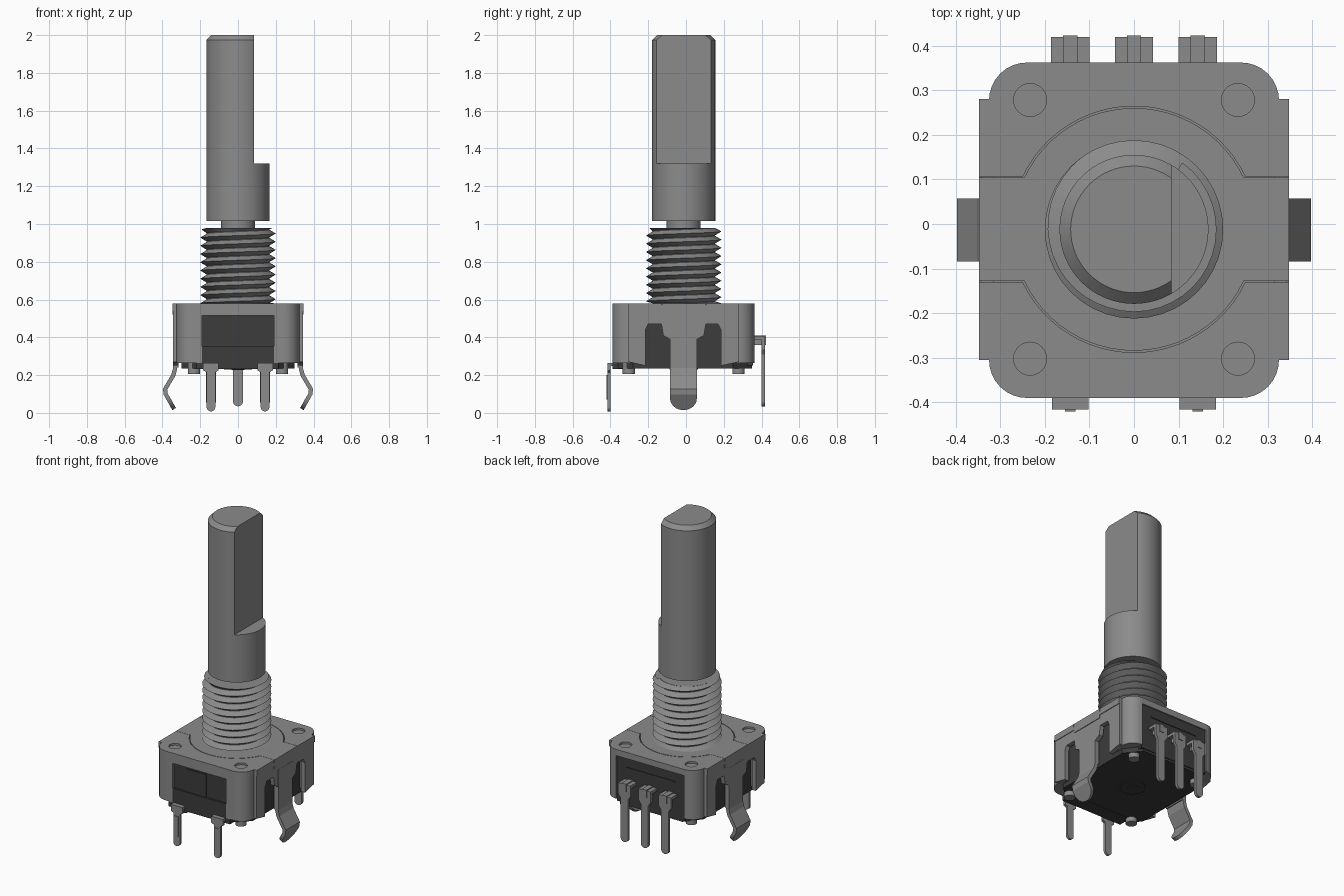
import bpy, bmesh, math
from mathutils import Vector

cube = bpy.data.objects.get("Cube")
if cube:
    bpy.data.objects.remove(cube, do_unlink=True)

CY = -0.012   # shaft axis in y
TOP = 0.58    # top of the housing


def material(name, value):
    m = bpy.data.materials.new(name)
    m.use_nodes = True
    colour = (value, value, value, 1)
    m.diffuse_color = colour
    m.node_tree.nodes["Principled BSDF"].inputs["Base Color"].default_value = colour
    return m


METAL = material("grey metal", 0.26)
PLASTIC = material("dark plastic", 0.045)


def finish(name, bm, mat, smooth=False):
    bmesh.ops.recalc_face_normals(bm, faces=bm.faces)
    mesh = bpy.data.meshes.new(name)
    bm.to_mesh(mesh)
    bm.free()
    mesh.materials.append(mat)
    ob = bpy.data.objects.new(name, mesh)
    bpy.context.collection.objects.link(ob)
    bpy.ops.object.select_all(action='DESELECT')
    ob.select_set(True)
    bpy.context.view_layer.objects.active = ob
    if smooth:
        bpy.ops.object.shade_smooth_by_angle(angle=math.radians(30))
    return ob


def prism(name, outline, low, high, mat, axis="z", smooth=False):
    """Extrude a 2D outline along z, or a (y, z) outline along x."""
    place = (lambda p, h: (p[0], p[1], h)) if axis == "z" else (lambda p, h: (h, p[0], p[1]))
    bm = bmesh.new()
    face = bm.faces.new([bm.verts.new(place(p, low)) for p in outline])
    new = bmesh.ops.extrude_face_region(bm, geom=[face])["geom"]
    shift = Vector(place((0, 0), high - low))
    bmesh.ops.translate(bm, vec=shift, verts=[v for v in new if isinstance(v, bmesh.types.BMVert)])
    return finish(name, bm, mat, smooth)


def box(name, x0, x1, y0, y1, z0, z1, mat):
    return prism(name, [(x0, y0), (x1, y0), (x1, y1), (x0, y1)], z0, z1, mat)


def lathe(name, profile, mat, x=0, y=CY, n=48):
    bm = bmesh.new()
    rings = [[bm.verts.new((x + r * math.cos(math.tau * i / n), y + r * math.sin(math.tau * i / n), z))
              for i in range(n)] for r, z in profile]
    for a, b in zip(rings, rings[1:]):
        for i in range(n):
            j = (i + 1) % n
            bm.faces.new((a[i], a[j], b[j], b[i]))
    bm.faces.new(rings[0])
    bm.faces.new(rings[-1])
    return finish(name, bm, mat, True)


def cut(target, cutter):
    mod = target.modifiers.new("cut", 'BOOLEAN')
    mod.operation, mod.solver, mod.object = 'DIFFERENCE', 'EXACT', cutter
    bpy.ops.object.select_all(action='DESELECT')
    bpy.context.view_layer.objects.active = target
    target.select_set(True)
    bpy.ops.object.modifier_apply(modifier=mod.name)
    bpy.data.objects.remove(cutter, do_unlink=True)


def arc(cx, cy, r, start, end, n=8):
    return [(cx + r * math.cos(math.radians(start + (end - start) * i / n)),
             cy + r * math.sin(math.radians(start + (end - start) * i / n))) for i in range(n + 1)]


def ribbon(name, rows, place, thick, mat):
    """Bent sheet strip; rows are (offset, z, half width), ending in a round tip."""
    (u0, z0, _), (u1, z1, r) = rows[-2:]
    length = math.hypot(u1 - u0, z1 - z0)
    rows = rows[:-1]
    for i in range(7):
        a = math.radians(i * 14)
        t = 1 - r * (1 - math.sin(a)) / length
        rows.append((u0 + (u1 - u0) * t, z0 + (z1 - z0) * t, r * math.cos(a)))
    bm = bmesh.new()
    pairs = [[bm.verts.new(place(s * w, u, z)) for s in (-1, 1)] for u, z, w in rows]
    for a, b in zip(pairs, pairs[1:]):
        bm.faces.new((a[0], a[1], b[1], b[0]))
    ob = finish(name, bm, mat)
    mod = ob.modifiers.new("sheet", 'SOLIDIFY')
    mod.thickness, mod.offset, mod.use_even_offset = thick, 0, True
    return ob


# Shaft with flat, and the neck under it
shaft = lathe("shaft", [(0.167, 1.015), (0.167, 1.975), (0.142, 2.0)], METAL, n=64)
cut(shaft, box("flat_cutter", 0.084, 0.3, -0.4, 0.4, 1.32, 2.2, METAL))
lathe("shaft_neck", [(0.09, 0.95), (0.09, 1.03)], METAL)

# Threaded bushing: a vee strip wound as a helix round a core
lathe("bushing_core", [(0.166, 0.56), (0.166, 0.98)], METAL)
bm = bmesh.new()
N, PITCH, LOW, HIGH = 40, 0.0435, TOP, 0.98
root, crest = [], []
for i in range(int(N * ((HIGH - LOW) / PITCH + 2))):
    a = math.tau * i / N
    z = LOW - PITCH + PITCH * i / N
    for row, r, h in ((root, 0.164, z), (crest, 0.2, z + PITCH / 2)):
        h = min(max(h, LOW), HIGH)
        r = min(r, 0.185 + HIGH - h)
        row.append(bm.verts.new((r * math.cos(a), CY + r * math.sin(a), h)))
for i in range(len(root) - N - 1):
    bm.faces.new((root[i], root[i + 1], crest[i + 1], crest[i]))
    bm.faces.new((crest[i], crest[i + 1], root[i + N + 1], root[i + N]))
bmesh.ops.dissolve_degenerate(bm, dist=0.0002, edges=bm.edges)
finish("bushing_thread", bm, METAL, True)

# Cover plate: rounded corners, wider at the sides
right = [(0.325, -0.305), (0.347, -0.305), (0.347, 0.28), (0.325, 0.28)]
half = arc(0.24, -0.305, 0.085, -90, 0)[:-1] + right + arc(0.24, 0.277, 0.085, 0, 90)[1:]
outline = half + [(-x, y) for x, y in reversed(half)]
cover = prism("cover_plate", outline, 0.54, TOP, METAL)


def centre_outline(grow):
    r, x = 0.272 + grow, 0.36
    a = math.degrees(math.asin(0.116 / 0.272))
    up, down = arc(0, CY, r, a, 180 - a, 24), arc(0, CY, r, 180 + a, 360 - a, 24)
    y0, y1 = down[0][1], up[0][1]
    e = 0.347 + grow
    return [(e, y1)] + up + [(-e, y1), (-e, y0)] + down + [(e, y0)]


# Fine groove round the centre plate, and shallow rivet heads
cut(cover, prism("groove_cutter", centre_outline(0.004), 0.56, 0.7, METAL))
prism("centre_plate", centre_outline(0), 0.555, TOP, METAL)
RIVETS = [(sx * 0.233, y) for sx in (-1, 1) for y in (-0.302, 0.278)]
for x, y in RIVETS:
    cut(cover, lathe("rivet_cutter", [(0.037, 0.568), (0.037, 0.7)], METAL, x, y, 24))
    lathe("peg", [(0.033, 0.205), (0.033, 0.3)], METAL, x, y, 24)

# Plastic body inside the cover
body = [(0.2, -0.375), (0.3, -0.28), (0.3, 0.25), (0.22, 0.35)]
body += [(-x, y) for x, y in reversed(body)]
prism("body", body, 0.235, 0.545, PLASTIC)
box("front_base", -0.22, 0.215, -0.388, -0.3, 0.232, 0.355, PLASTIC)
box("front_window_pad", -0.1, 0.04, -0.38, -0.36, 0.355, 0.5, PLASTIC)
box("front_lintel", -0.2, 0.2, -0.39, -0.35, 0.515, 0.545, METAL)
box("back_panel", -0.24, 0.24, 0.3, 0.355, 0.25, 0.545, PLASTIC)
box("back_ledge", -0.17, 0.17, 0.35, 0.36, 0.475, 0.483, PLASTIC)
lathe("bottom_ring", [(0.075, 0.23), (0.075, 0.24)], PLASTIC)
lathe("bottom_boss", [(0.035, 0.226), (0.035, 0.24)], PLASTIC)

# Side walls of the cover, with openings beside the leg
wall = [(-0.305, 0.57), (-0.305, 0.27), (-0.215, 0.25), (-0.215, 0.44), (-0.2, 0.47), (-0.13, 0.47),
        (-0.12, 0.41), (-0.085, 0.39), (-0.085, 0.24), (0.058, 0.24), (0.058, 0.39), (0.095, 0.41),
        (0.105, 0.47), (0.17, 0.47), (0.185, 0.44), (0.185, 0.25), (0.28, 0.27), (0.28, 0.57)]
for side, s in (("left", 1), ("right", -1)):
    prism(side + "_wall", wall, s * 0.315, s * 0.343, METAL, "x")
    box(side + "_strip", s * 0.33, s * 0.347, -0.127, 0.104, 0.52, 0.565, METAL)
    # Corner posts
    front = arc(0.24, -0.305, 0.085, -90, 0) + [(0.325, -0.23), (0.29, -0.23), (0.19, -0.33), (0.19, -0.39)]
    back = [(0.24, 0.362)] + arc(0.24, 0.277, 0.085, 90, 0) + [(0.325, 0.2), (0.28, 0.2), (0.24, 0.25)]
    for name, pts in (("front", front), ("back", back)):
        prism(f"{side}_{name}_post", [(s * x, y) for x, y in pts], 0.265, 0.55, METAL, smooth=True)
    # Kinked mounting leg
    ribbon(side + "_leg", [(0.333, 0.5, 0.071), (0.333, 0.235, 0.071), (0.342, 0.2, 0.071),
                           (0.386, 0.125, 0.071), (0.383, 0.1, 0.071), (0.338, 0.02, 0.071)],
           lambda w, u, z, s=s: (s * u, -0.0135 + w, z), 0.022, METAL)

# Terminal pins: three behind, two in front
for x in (-0.143, 0, 0.143):
    pin = lambda w, u, z, x=x: (x + w, u, z)
    ribbon("back_pin", [(0.34, 0.395, 0.043), (0.41, 0.395, 0.043), (0.41, 0.335, 0.043),
                        (0.41, 0.31, 0.026), (0.41, 0.035, 0.026)], pin, 0.018, METAL)
    box("back_pin_rib", x - 0.016, x + 0.016, 0.35, 0.423, 0.36, 0.41, METAL)
    if x:
        ribbon("front_pin", [(-0.34, 0.257, 0.041), (-0.408, 0.257, 0.041), (-0.408, 0.225, 0.041),
                             (-0.408, 0.215, 0.023), (-0.408, 0.008, 0.023)], pin, 0.016, METAL)
        box("front_pin_rib", x - 0.012, x + 0.012, -0.42, -0.41, 0.07, 0.2, METAL)
